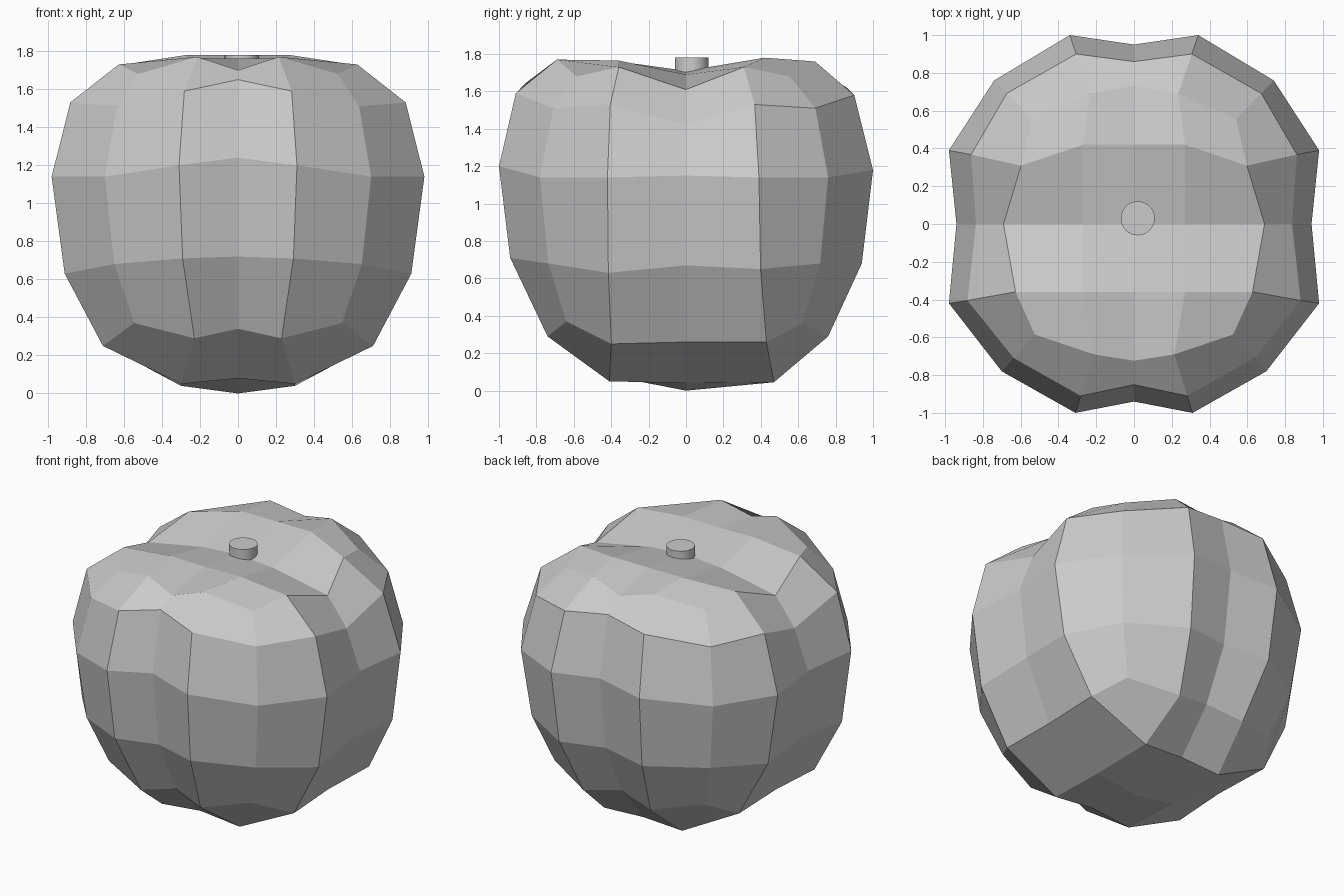
import bpy, bmesh

if "Cube" in bpy.data.objects:
    bpy.data.objects.remove(bpy.data.objects["Cube"])

# Columns from front centre, round the right side, to back centre (left half is mirrored).
# (x, y) at the widest row, y-bend exponents below/above it, then (scale, z) per row upward
COLUMNS = [
    ((0.00, -0.94), (1, 1), [(.73, .34), (.93, .72), (1, 1.24), (.905, 1.65), (.77, 1.70)]),
    ((0.31, -1.00), (1, 1), [(.74, .29), (.94, .71), (1, 1.20), (.91, 1.59), (.69, 1.77)]),
    ((0.70, -0.78), (.8, 1), [(.78, .37), (.93, .68), (1, 1.14), (.91, 1.51), (.75, 1.68)]),
    ((0.98, -0.42), (.16, .35), [(.725, .25), (.93, .63), (1, 1.14), (.90, 1.53), (.64, 1.73)]),
    ((0.94, 0.00), (1, 1), [(.74, .26), (.94, .67), (1, 1.15), (.89, 1.42), (.735, 1.61)]),
    ((0.98, 0.39), (-.3, .47), [(.725, .26), (.93, .65), (1, 1.14), (.88, 1.53), (.61, 1.73)]),
    ((0.74, 0.76), (.8, 1), [(.78, .36), (.93, .68), (1, 1.14), (.91, 1.51), (.73, 1.68)]),
    ((0.34, 1.00), (1, 1), [(.76, .29), (.94, .68), (1, 1.18), (.90, 1.58), (.69, 1.76)]),
    ((0.00, 0.95), (1, 1), [(.75, .34), (.93, .70), (1, 1.21), (.905, 1.62), (.77, 1.70)]),
]
# Inner cap points: y, then z at the centre line and z one step out
TOP = [(-.36, 1.76, 1.765), (0, 1.71, 1.69), (.42, 1.78, 1.78)]
BOTTOM = [(-.41, .08, .05), (0, 0, .04), (.47, .06, .045)]

bm = bmesh.new()

# Lobed side wall
wall = []
for (x, y), (low, high), rows in COLUMNS:
    wall.append([bm.verts.new((x * s, y * s ** (low if k < 2 else high), z))
                 for k, (s, z) in enumerate(rows)])
for a, b in zip(wall, wall[1:]):
    for k in range(4):
        bm.faces.new((a[k], b[k], b[k + 1], a[k + 1]))


def cap(points, row, step):
    """Fill an end of the wall with a grid of 2 x 4 quads."""
    grid = [[wall[i][row] for i in range(3)]]
    for j, (y, z0, z1) in enumerate(points, 1):
        grid.append([bm.verts.new((0, y, z0)), bm.verts.new((step, y, z1)), wall[2 + j][row]])
    grid.append([wall[8 - i][row] for i in range(3)])
    for p, q in zip(grid, grid[1:]):
        for i in range(2):
            bm.faces.new((p[i], p[i + 1], q[i + 1], q[i]))


cap(TOP, 4, 0.27)
cap(BOTTOM, 0, 0.30)
bmesh.ops.recalc_face_normals(bm, faces=bm.faces)
mesh = bpy.data.meshes.new("fruit_body")
bm.to_mesh(mesh)
bm.free()
body = bpy.data.objects.new("fruit_body", mesh)
bpy.context.collection.objects.link(body)
mirror = body.modifiers.new("mirror", 'MIRROR')
mirror.use_clip = True

# The open half needs outward normals: compare a side face with its direction from the core
side = max(mesh.polygons, key=lambda p: p.center.x)
if side.normal.x < 0:
    mesh.flip_normals()

# Short stem in the top hollow
bpy.ops.mesh.primitive_cylinder_add(vertices=32, radius=0.09, depth=0.12, location=(0.02, 0.03, 1.72))
bpy.context.object.name = "stem"
